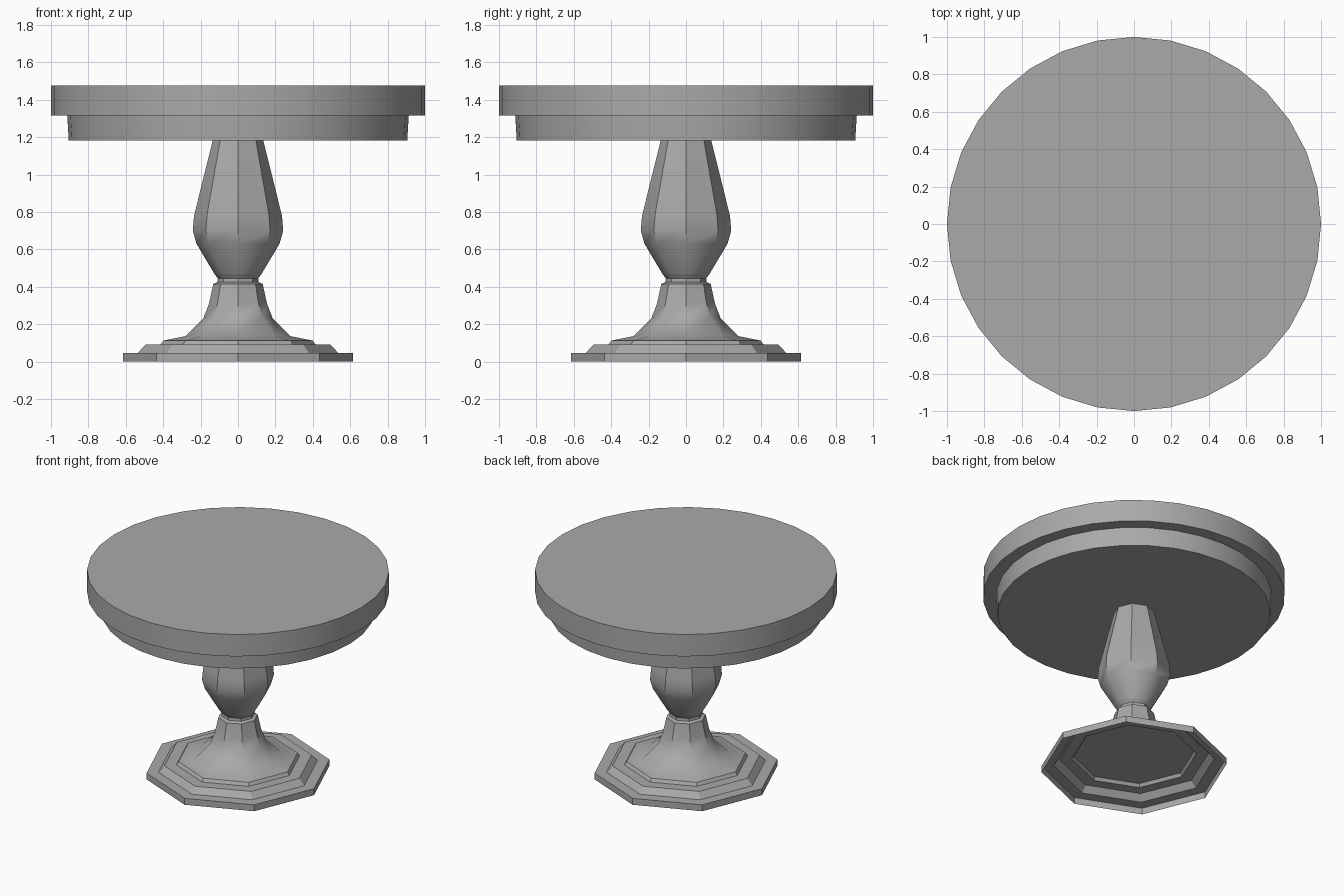
import bpy
import bmesh
from math import cos, sin, tau, radians

cube = bpy.data.objects.get("Cube")
if cube:
    bpy.data.objects.remove(cube, do_unlink=True)

# Single plain grey finish
grey = bpy.data.materials.new("plain_grey")
grey.use_nodes = True
colour = (0.4, 0.4, 0.4, 1)
grey.diffuse_color = colour
grey.node_tree.nodes["Principled BSDF"].inputs["Base Color"].default_value = colour


def turned(name, sides, profile, angle, closed=True):
    """Spin a bottom-to-top (radius, height) profile into a faceted part."""
    bm = bmesh.new()
    rings = []
    for radius, height in profile:
        turns = [tau * i / sides for i in range(sides)]
        rings.append([bm.verts.new((radius * cos(t), radius * sin(t), height))
                      for t in turns])
    for low, high in zip(rings, rings[1:]):
        for i in range(sides):
            j = (i + 1) % sides
            bm.faces.new((low[i], low[j], high[j], high[i]))
    if closed:
        bm.faces.new(rings[0][::-1])
        bm.faces.new(rings[-1])
    mesh = bpy.data.meshes.new(name)
    bm.to_mesh(mesh)
    bm.free()
    mesh.materials.append(grey)
    obj = bpy.data.objects.new(name, mesh)
    bpy.context.collection.objects.link(obj)
    bpy.ops.object.select_all(action="DESELECT")
    obj.select_set(True)
    bpy.context.view_layer.objects.active = obj
    bpy.ops.object.shade_smooth_by_angle(angle=radians(angle))
    return obj


# Round top and the slightly flared apron beneath it
turned("table_top", 32, [(1, 1.315), (1, 1.475)], 30)
turned("apron", 32, [(0.905, 1.183), (0.913, 1.315)], 30)

# Stepped octagonal foot, hollow underneath
turned("stepped_foot", 8, [(0.615, 0), (0.615, 0.047), (0.535, 0.047),
                           (0.495, 0.09), (0.415, 0.09), (0.40, 0.112)],
       30, closed=False)

# Flared lower pedestal
turned("lower_pedestal", 8, [(0.40, 0.112), (0.28, 0.136), (0.185, 0.232),
                             (0.155, 0.31), (0.132, 0.415), (0.11, 0.425)], 40)

# Narrow neck
turned("neck", 8, [(0.11, 0.425), (0.108, 0.445), (0.125, 0.467)], 40)

# Swelling baluster column
turned("baluster", 8, [(0.125, 0.467), (0.222, 0.63), (0.242, 0.70),
                       (0.235, 0.78), (0.135, 1.183)], 40)
